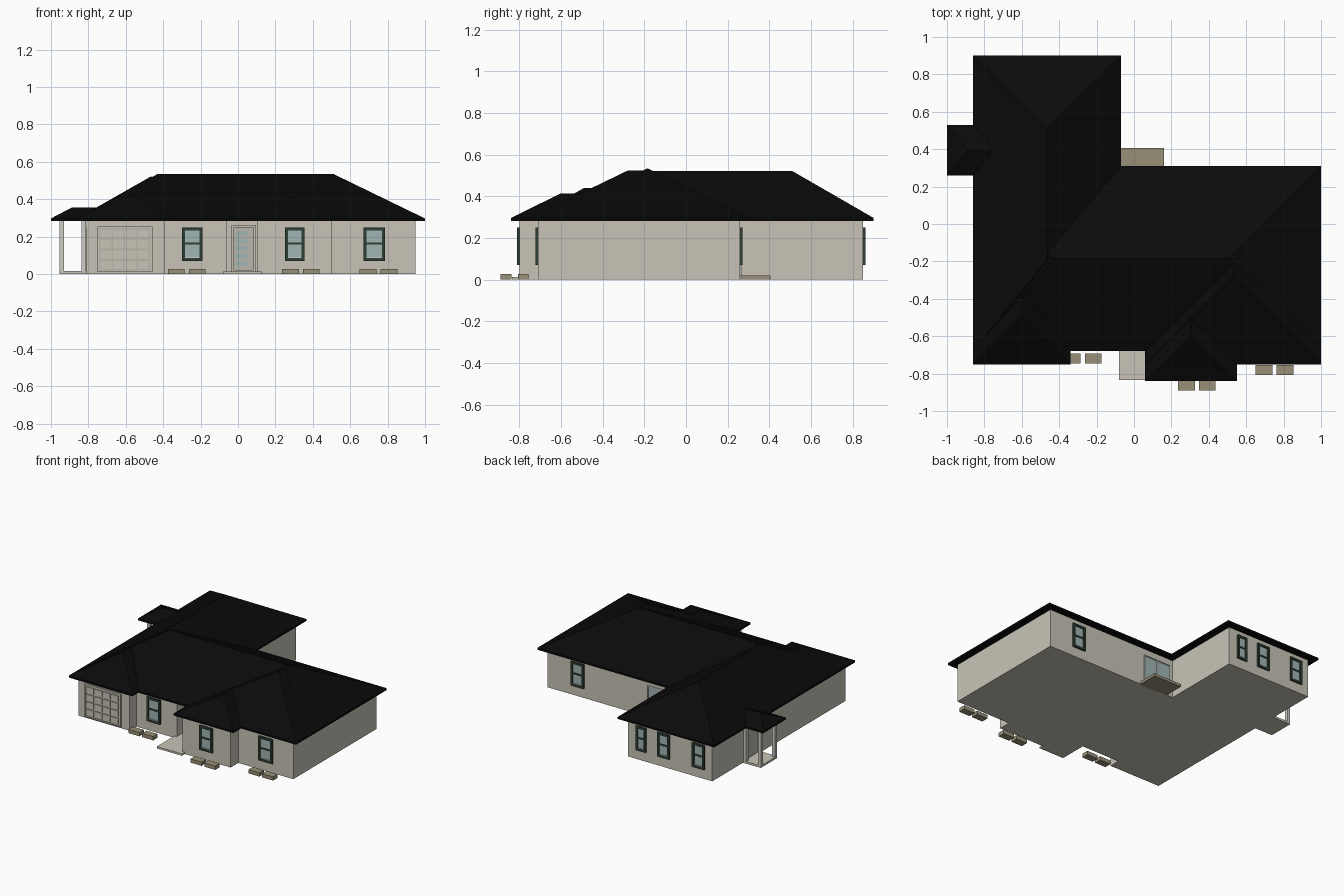
import bpy, bmesh

if "Cube" in bpy.data.objects:
    bpy.data.objects.remove(bpy.data.objects["Cube"])


def material(name, r, g, b):
    m = bpy.data.materials.new(name)
    m.diffuse_color = (r, g, b, 1)
    m.use_nodes = True
    m.node_tree.nodes["Principled BSDF"].inputs["Base Color"].default_value = m.diffuse_color
    return m


WALL = material("warm_grey_render", .58, .55, .47)
ROOF = material("black_roof", .003, .003, .003)
GLASS = material("pale_glass", .35, .46, .45)
GREEN = material("dark_green_frame", .026, .048, .032)
TRIM = material("light_trim", .62, .61, .57)
STONE = material("brown_stone", .314, .279, .188)
DOOR = material("door_grey", .50, .47, .41)


def finish(name, bm, mat):
    bmesh.ops.recalc_face_normals(bm, faces=bm.faces)
    me = bpy.data.meshes.new(name)
    bm.to_mesh(me)
    bm.free()
    me.materials.append(mat)
    ob = bpy.data.objects.new(name, me)
    bpy.context.collection.objects.link(ob)
    return ob


def boxes(name, mat, *items):
    """Each item is x0, x1, y0, y1, z0, z1."""
    bm = bmesh.new()
    for x0, x1, y0, y1, z0, z1 in items:
        vs = bmesh.ops.create_cube(bm, size=1)["verts"]
        for v in vs:
            v.co = (x0 if v.co.x < 0 else x1, y0 if v.co.y < 0 else y1,
                    z0 if v.co.z < 0 else z1)
    return finish(name, bm, mat)


def hip(name, x0, x1, y0, y1, ridge_a, ridge_b, top):
    """Hip roof with a thin fascia, built as a convex hull."""
    bm = bmesh.new()
    for z in (.283, .297):
        for x in (x0, x1):
            for y in (y0, y1):
                bm.verts.new((x, y, z))
    for p in (ridge_a, ridge_b):
        bm.verts.new((*p, top))
    bmesh.ops.convex_hull(bm, input=bm.verts)
    bmesh.ops.dissolve_limit(bm, angle_limit=.01, verts=bm.verts, edges=bm.edges)
    return finish(name, bm, ROOF)


def frame_bars(x0, x1, z0, z1, t, ya, yb):
    return [(x0, x0 + t, ya, yb, z0, z1), (x1 - t, x1, ya, yb, z0, z1),
            (x0, x1, ya, yb, z0, z0 + t), (x0, x1, ya, yb, z1 - t, z1)]


def window(name, x0, x1, wall, out, z0=.07, z1=.25):
    """Sash window on a wall; out is -1 at the front and +1 at the back."""
    def span(d):
        return sorted((wall - .004 * out, wall + d * out))
    ya, yb = span(.012)
    bars = frame_bars(x0, x1, z0, z1, .016, ya, yb)
    yc, yd = span(.009)
    bars.append((x0, x1, yc, yd, .157, .168))
    boxes(name + "_frame", GREEN, *bars)
    ye, yf = span(.004)
    boxes(name + "_glass", GLASS, (x0 + .01, x1 - .01, ye, yf, z0 + .01, z1 - .01))
    boxes(name + "_sill", TRIM, (x0 + .016, x1 - .016, yc, yd, z0 + .012, z0 + .02))


# Walls: one floor outline extruded up
outline = [(-.81, -.71), (-.39, -.71), (-.39, -.63), (-.06, -.63), (-.06, -.5),
           (.105, -.5), (.105, -.8), (.5, -.8), (.5, -.71), (.95, -.71),
           (.95, .26), (-.12, .26), (-.12, .85), (-.81, .85)]
bm = bmesh.new()
floor = bm.faces.new([bm.verts.new((x, y, 0)) for x, y in outline])
ext = bmesh.ops.extrude_face_region(bm, geom=[floor], use_keep_orig=True)["geom"]
for v in ext:
    if isinstance(v, bmesh.types.BMVert):
        v.co.z = .29
finish("walls", bm, WALL)

# Roofs
hip("main_roof", -.86, 1, -.68, .31, (-.43, -.185), (.51, -.185), .535)
hip("left_wing_roof", -.86, -.07, -.68, .9, (-.465, -.19), (-.465, .51), .522)
hip("right_wing_roof", .06, 1, -.75, .31, (.53, -.28), (.53, -.19), .524)
hip("garage_roof", -.86, -.34, -.75, -.1, (-.6, -.49), (-.6, -.3), .44)
hip("bay_roof", .06, .55, -.84, -.2, (.305, -.6), (.305, -.45), .415)
hip("side_porch_roof", -1, -.6, .26, .53, (-.89, .395), (-.72, .395), .355)

# Windows
for i, (x0, x1, y) in enumerate([(-.3, -.19, -.63), (.25, .355, -.8), (.67, .785, -.71)]):
    window(f"front_window_{i + 1}", x0, x1, y, -1)
for i, (x0, x1, y) in enumerate([(-.27, -.19, .85), (-.465, -.365, .85),
                                 (-.75, -.65, .85), (.65, .755, .26)]):
    window(f"back_window_{i + 1}", x0, x1, y, 1)

# Sliding door at the back
boxes("sliding_door_glass", GLASS, (-.09, .13, .255, .264, .02, .235))
boxes("sliding_door_frame", TRIM, *frame_bars(-.09, .13, .02, .235, .007, .255, .268),
      (.015, .023, .255, .268, .02, .235))

# Garage door with raised panels
boxes("garage_door", DOOR, (-.745, -.465, -.714, -.7, .015, .25))
boxes("garage_door_frame", WALL, *frame_bars(-.752, -.458, .01, .255, .009, -.72, -.7))
panels = []
for row in range(4):
    for col in range(4):
        x, z = -.735 + col * .066, .027 + row * .055
        panels.append((x, x + .058, -.72, -.71, z, z + .044))
boxes("garage_door_panels", WALL, *panels)

# Front door with five panes
boxes("front_door", DOOR, (-.03, .085, -.506, -.49, .015, .255))
boxes("front_door_frame", WALL, *frame_bars(-.035, .095, .01, .262, .012, -.515, -.49))
boxes("front_door_panes", GLASS,
      *[(-.01, .05, -.511, -.5, .043 + i * .04, .071 + i * .04) for i in range(5)])

# Steps, slabs and planters
boxes("front_step", WALL, (-.08, .125, -.835, -.49, 0, .014))
boxes("back_step", STONE, (-.07, .16, .25, .405, 0, .02))
boxes("planters", STONE,
      *[(x, x + .09, y, y + .052, 0, .028)
        for x0, y in ((-.375, -.745), (.235, -.89), (.65, -.807))
        for x in (x0, x0 + .112)])

# Side porch
boxes("side_porch_slab", WALL, (-.955, -.8, .3, .49, 0, .015))
boxes("side_porch_posts", TRIM,
      *[(x, x + .024, y, y + .024, .01, .29) for x in (-.955, -.836) for y in (.3, .466)])
boxes("side_door", DOOR, (-.815, -.8, .345, .445, .015, .24))
